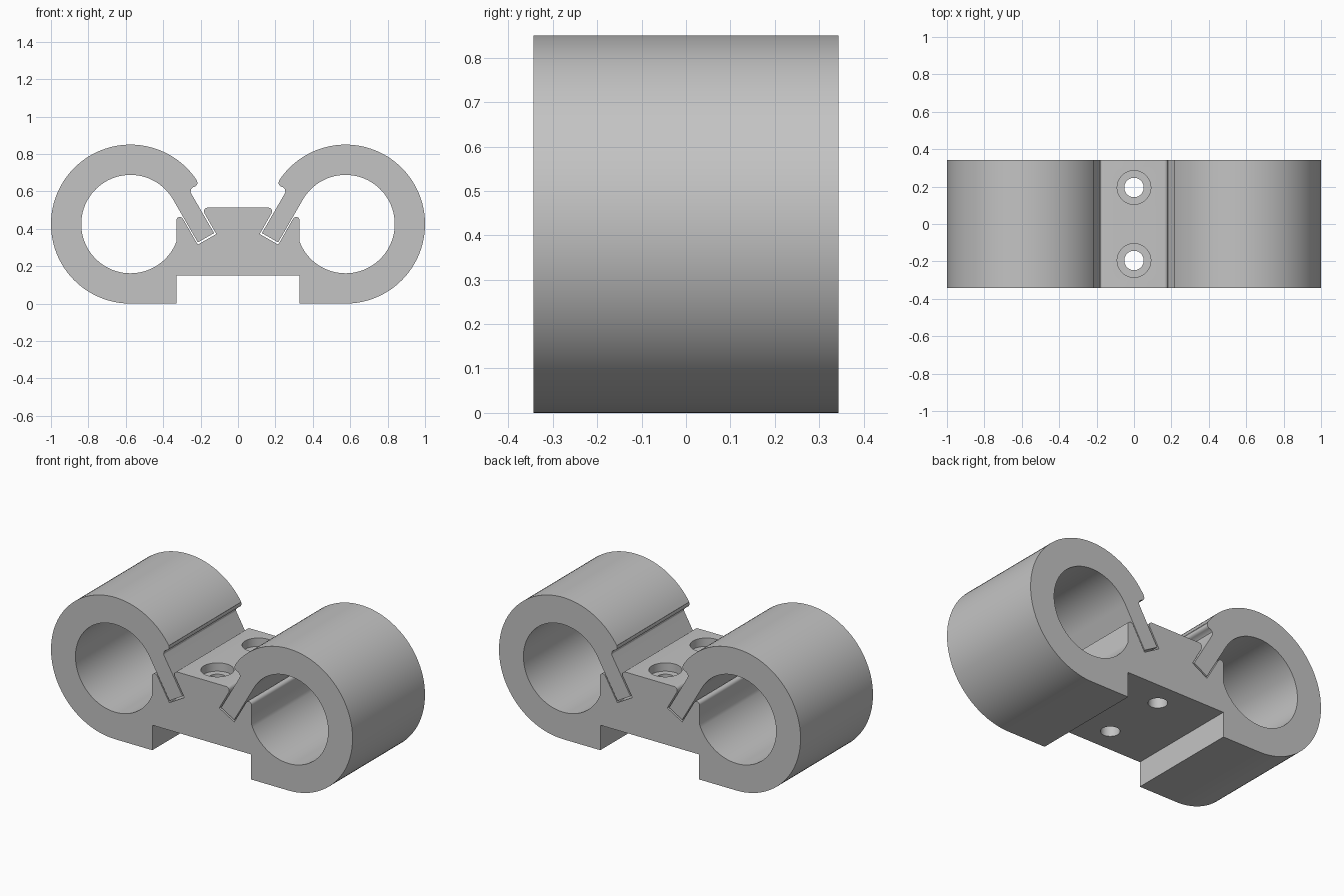
import bpy, bmesh
from math import radians, cos, sin

if "Cube" in bpy.data.objects:
    bpy.data.objects.remove(bpy.data.objects["Cube"], do_unlink=True)

HALF_DEPTH = 0.343
RING_X, RING_Z = 0.575, 0.427
R_OUT, R_IN = 0.425, 0.263

grey = bpy.data.materials.new("plain grey")
grey.use_nodes = True
colour = (0.55, 0.55, 0.55, 1)
grey.diffuse_color = colour
grey.node_tree.nodes["Principled BSDF"].inputs["Base Color"].default_value = colour


def arc(cx, cz, r, start, end, n):
    angles = [radians(start + (end - start) * i / n) for i in range(n + 1)]
    return [(cx + r * cos(a), cz + r * sin(a)) for a in angles]


# Half of the cross-section, from the block top round to the base recess
half = arc(0.162, 0.495, 0.02, 90, -30, 8)             # block corner
half += [(0.116, 0.374), (0.215, 0.317)]               # slot floor
half += arc(0.311, 0.446, 0.019, 150, 0, 10)           # rounded post
half += arc(RING_X, RING_Z, R_IN, 201.3, 510, 80)      # tube bore
half += [(0.2145, 0.329), (0.128, 0.379)]              # tongue tip
half += [(0.246, 0.583), (0.253, 0.597), (0.251, 0.613), (0.242, 0.623)]
half += arc(0.236, 0.646, 0.019, 250, 150, 8)          # finger ridge
half += arc(RING_X, RING_Z, R_OUT, 147, -90, 72)       # outer ring
half += [(0.328, 0.002), (0.328, 0.152)]               # foot and recess
outline = half + [(-x, z) for x, z in reversed(half)]
base = min(z for x, z in outline)

# Clip body: the outline extruded along y
bm = bmesh.new()
face = bm.faces.new([bm.verts.new((x, -HALF_DEPTH, z - base)) for x, z in outline])
ext = bmesh.ops.extrude_face_region(bm, geom=[face])
moved = [g for g in ext["geom"] if isinstance(g, bmesh.types.BMVert)]
bmesh.ops.translate(bm, verts=moved, vec=(0, 2 * HALF_DEPTH, 0))
bmesh.ops.recalc_face_normals(bm, faces=bm.faces)
mesh = bpy.data.meshes.new("double_tube_clip")
bm.to_mesh(mesh)
bm.free()
mesh.materials.append(grey)
clip = bpy.data.objects.new("double_tube_clip", mesh)
bpy.context.collection.objects.link(clip)


def drill(y, radius, bottom, top):
    bpy.ops.mesh.primitive_cylinder_add(vertices=48, radius=radius, depth=top - bottom,
                                        location=(0, y, (top + bottom) / 2))
    cutter = bpy.context.object
    cutter.name = "screw_hole_cutter"
    cutter.hide_render = True
    cutter.data.materials.append(grey)
    mod = clip.modifiers.new("screw_hole", "BOOLEAN")
    mod.operation = "DIFFERENCE"
    mod.solver = "EXACT"
    mod.object = cutter
    bpy.ops.object.select_all(action="DESELECT")
    bpy.context.view_layer.objects.active = clip
    clip.select_set(True)
    bpy.ops.object.modifier_apply(modifier=mod.name)
    bpy.data.objects.remove(cutter, do_unlink=True)


# Two counterbored screw holes
for y in (-0.195, 0.195):
    drill(y, 0.09, 0.463, 0.6)
    drill(y, 0.052, 0.1, 0.6)

bpy.ops.object.shade_smooth_by_angle(angle=radians(30))
